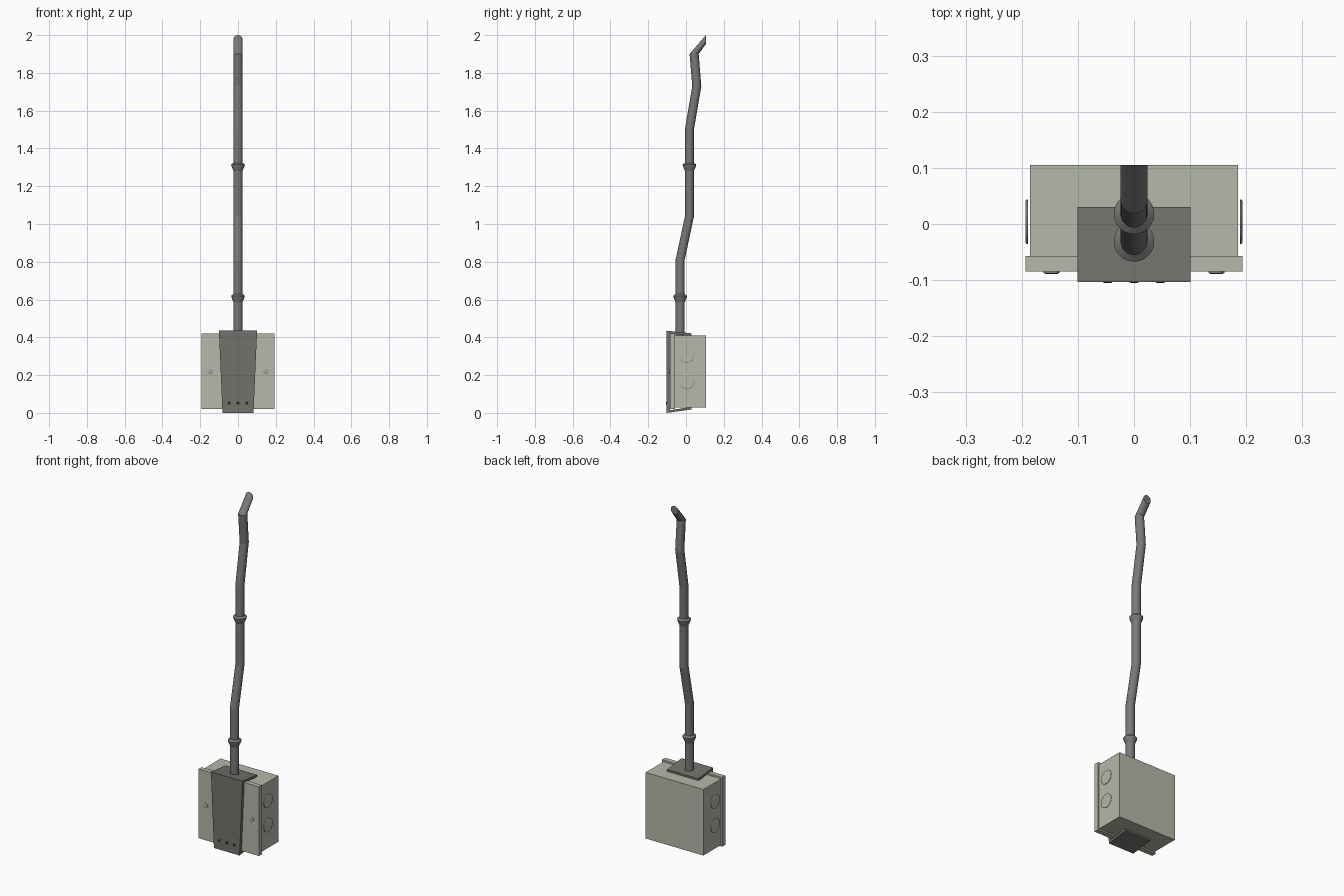
import bpy, bmesh, math
from mathutils import Vector

if "Cube" in bpy.data.objects:
    bpy.data.objects.remove(bpy.data.objects["Cube"])


def material(name, rgb):
    m = bpy.data.materials.new(name)
    m.diffuse_color = (*rgb, 1)
    m.use_nodes = True
    m.node_tree.nodes["Principled BSDF"].inputs["Base Color"].default_value = m.diffuse_color
    return m


BOX = material("pale_green_grey", (0.46, 0.48, 0.40))
PLATE = material("dark_plate", (0.17, 0.165, 0.15))
PIPE = material("pipe_grey", (0.19, 0.19, 0.19))
SCREW = material("screw_grey", (0.36, 0.37, 0.32))
BLACK = material("bolt_black", (0.02, 0.02, 0.02))


def finish(name, bm, mat, angle=None):
    bmesh.ops.recalc_face_normals(bm, faces=bm.faces[:])
    me = bpy.data.meshes.new(name)
    bm.to_mesh(me)
    bm.free()
    ob = bpy.data.objects.new(name, me)
    bpy.context.collection.objects.link(ob)
    me.materials.append(mat)
    if angle:
        bpy.ops.object.select_all(action='DESELECT')
        ob.select_set(True)
        bpy.context.view_layer.objects.active = ob
        bpy.ops.object.shade_smooth_by_angle(angle=math.radians(angle))
    return ob


def block(name, lo, hi, mat):
    bm = bmesh.new()
    bmesh.ops.create_cube(bm, size=1)
    for v in bm.verts:
        v.co = Vector([(a + b) / 2 + c * (b - a) for a, b, c in zip(lo, hi, v.co)])
    return finish(name, bm, mat)


def skin(name, rings, mat, angle):
    """Closed surface through a list of equal-sized point rings."""
    bm = bmesh.new()
    loops = [[bm.verts.new(p) for p in r] for r in rings]
    n = len(loops[0])
    for a, b in zip(loops, loops[1:]):
        for i in range(n):
            j = (i + 1) % n
            bm.faces.new((a[i], a[j], b[j], b[i]))
    bm.faces.new(loops[0][::-1])
    bm.faces.new(loops[-1])
    return finish(name, bm, mat, angle)


def circle(r, n):
    return [(r * math.cos(2 * math.pi * i / n), r * math.sin(2 * math.pi * i / n)) for i in range(n)]


def disc(name, centre, axis, profile, mat, n=32):
    """Turned disc; profile is (radius, distance along axis)."""
    q = Vector((0, 0, 1)).rotation_difference(Vector(axis))
    rings = [[Vector(centre) + q @ Vector((x, y, d)) for x, y in circle(r, n)] for r, d in profile]
    return skin(name, rings, mat, 30)


# enclosure and its overlapping lid
block("box_body", (-0.185, -0.058, 0.028), (0.185, 0.105, 0.41), BOX)
block("box_lid", (-0.193, -0.085, 0.02), (0.193, -0.057, 0.42), BOX)

# tapered bracket with folded top and bottom flanges
profile = [(-0.103, 0.0), (-0.103, 0.435), (0.03, 0.421), (0.03, 0.407),
           (-0.086, 0.421), (-0.086, 0.014), (0.03, 0.032), (0.03, 0.018)]
half = lambda z: 0.082 + 0.019 * z / 0.435
skin("mounting_bracket", [[(s * half(z), y, z) for y, z in profile] for s in (-1, 1)], PLATE, None)

# bracket bolts
for i, x in enumerate((-0.047, 0, 0.047)):
    disc(f"bracket_bolt_{i + 1}", (x, -0.102, 0.052), (0, -1, 0),
         [(0.008, 0), (0.008, 0.002), (0.006, 0.003)], BLACK, 20)

# lid screws and side knockouts, mirrored left and right
for side, s in (("left", -1), ("right", 1)):
    disc(f"lid_screw_{side}", (s * 0.147, -0.084, 0.22), (0, -1, 0),
         [(0.014, 0), (0.014, 0.003), (0.011, 0.005)], SCREW, 24)
    for level, z in (("lower", 0.165), ("upper", 0.305)):
        disc(f"knockout_{side}_{level}", (s * 0.189, 0.004, z), (s, 0, 0),
             [(0.04, 0), (0.04, 0.002), (0.037, 0.004)], BOX, 40)

# bent conduit, cut off flat against a vertical wall plane at the top
path = [(-0.031, 0.41), (-0.031, 0.81), (0.018, 1.04), (0.018, 1.50),
        (0.057, 1.73), (0.043, 1.90)]
ring = circle(0.024, 48)
rings = [[(x, y + cy, cz) for x, y in ring] for cy, cz in path]
rings.append([(x, 0.105, 1.976 - y) for x, y in ring])
skin("conduit_pipe", rings, PIPE, 9)

# flared coupling collars
for name, y, z in (("lower", -0.031, 0.61), ("upper", 0.018, 1.305)):
    disc(f"collar_{name}", (0, y, z), (0, 0, 1),
         [(0.024, -0.024), (0.035, 0.002), (0.036, 0.01), (0.024, 0.019)], PIPE, 48)
